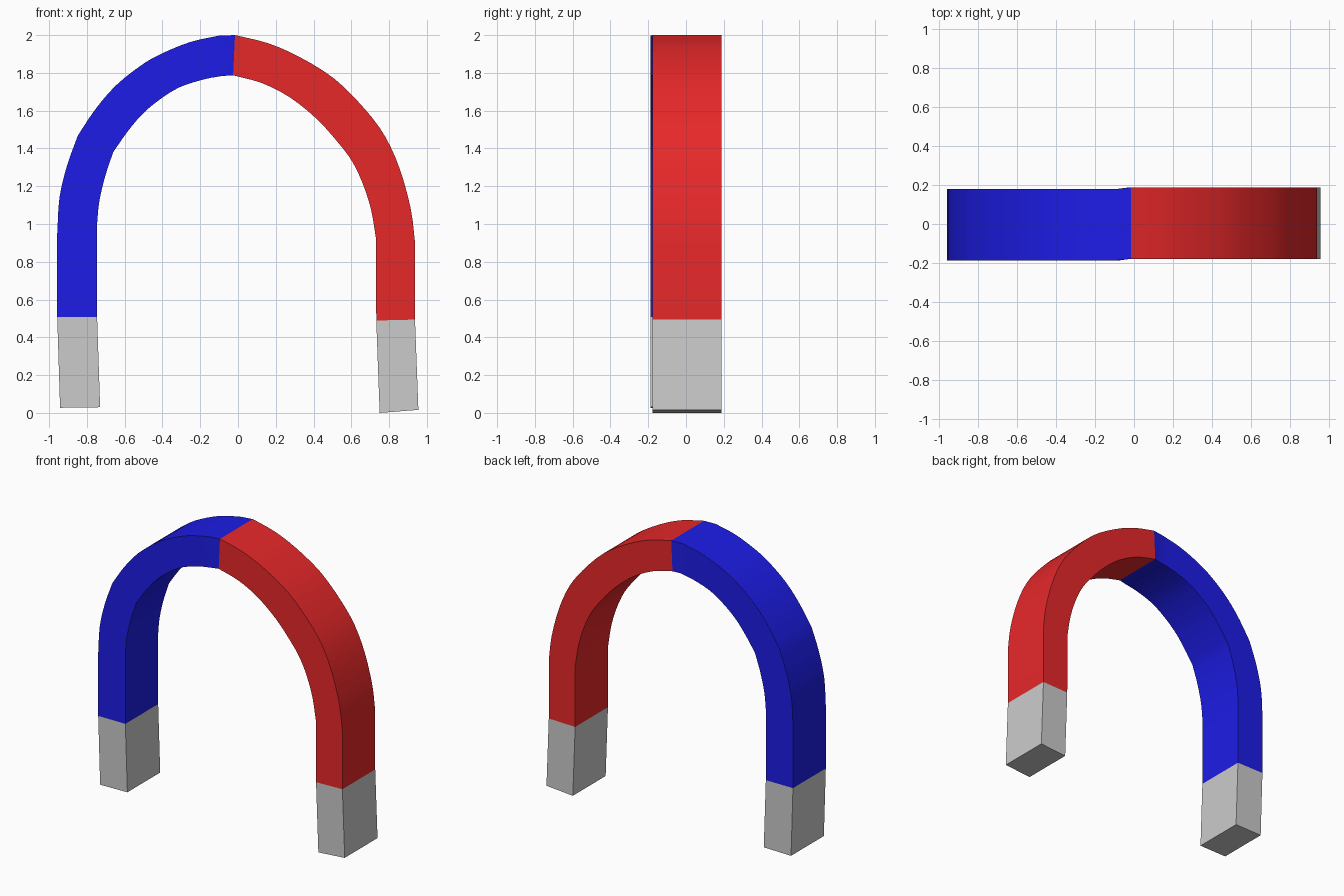
import bpy, bmesh, math
from mathutils import Vector

if "Cube" in bpy.data.objects:
    bpy.data.objects.remove(bpy.data.objects["Cube"])

FRONT, BACK = -0.187, 0.178   # blue arm depth
SHIFT = 0.009                 # the red arm sits slightly further back


def material(name, color):
    m = bpy.data.materials.new(name)
    m.diffuse_color = color
    m.use_nodes = True
    m.node_tree.nodes["Principled BSDF"].inputs["Base Color"].default_value = m.diffuse_color
    return m


def smooth(rings, steps=3):
    """Add rings in between along a smooth curve."""
    pts = [Vector(r) for r in rings]
    pts = [2 * pts[0] - pts[1]] + pts + [2 * pts[-1] - pts[-2]]
    out = []
    for a, b, c, d in zip(pts, pts[1:], pts[2:], pts[3:]):
        for k in range(steps):
            t = k / steps
            out.append(tuple(0.5 * (2 * b + (c - a) * t
                                    + (2 * a - 5 * b + 4 * c - d) * t * t
                                    + (3 * b - a - 3 * c + d) * t ** 3)))
    return out + [tuple(rings[-1])]


def loft(name, rings, mat=None, cap_end=False):
    """Rectangular bar through rings of (outer x, z, inner x, z, y offset)."""
    bm = bmesh.new()
    loops = []
    for ox, oz, ix, iz, dy in rings:
        loops.append([bm.verts.new(p) for p in (
            (ox, FRONT + dy, oz), (ox, BACK + dy, oz),
            (ix, BACK + dy, iz), (ix, FRONT + dy, iz))])
    for a, b in zip(loops, loops[1:]):
        for i in range(4):
            j = (i + 1) % 4
            bm.faces.new((a[i], a[j], b[j], b[i]))
    if cap_end:
        bm.faces.new(loops[-1])
    bmesh.ops.recalc_face_normals(bm, faces=bm.faces)
    # open strips: make sure the faces look outwards from the bar's centre
    face = list(bm.faces)[0]
    centre = sum((v.co for v in loops[0] + loops[1]), Vector()) / 8
    if face.normal.dot(face.calc_center_median() - centre) < 0:
        bmesh.ops.reverse_faces(bm, faces=bm.faces)
    me = bpy.data.meshes.new(name)
    bm.to_mesh(me)
    bm.free()
    ob = bpy.data.objects.new(name, me)
    bpy.context.collection.objects.link(ob)
    if mat:
        me.materials.append(mat)
    bpy.ops.object.select_all(action='DESELECT')
    ob.select_set(True)
    bpy.context.view_layer.objects.active = ob
    bpy.ops.object.shade_smooth_by_angle(angle=math.radians(30))


# cross-sections, outer (x, z) then inner (x, z)
joint = (-0.016, 2.0, -0.026, 1.787, SHIFT)
blue = [
    (-0.957, 0.507, -0.746, 0.507), (-0.957, 0.95, -0.746, 1.0),
    (-0.945, 1.14, -0.735, 1.115), (-0.905, 1.31, -0.704, 1.25),
    (-0.847, 1.47, -0.661, 1.38), (-0.757, 1.605, -0.587, 1.486),
    (-0.65, 1.73, -0.508, 1.58), (-0.52, 1.835, -0.413, 1.66),
    (-0.413, 1.898, -0.307, 1.725), (-0.254, 1.963, -0.175, 1.767),
    (-0.10, 1.997, -0.08, 1.784)]
red = [
    (0.159, 1.957, 0.127, 1.746), (0.328, 1.883, 0.275, 1.67),
    (0.513, 1.767, 0.418, 1.555), (0.672, 1.608, 0.535, 1.425),
    (0.778, 1.465, 0.605, 1.33), (0.857, 1.29, 0.66, 1.215),
    (0.915, 1.078, 0.704, 1.078), (0.937, 0.903, 0.731, 0.92),
    (0.937, 0.494, 0.732, 0.489)]
blue = [r + (0,) for r in blue]
red = [r + (SHIFT,) for r in red]

# coloured arms: the blue one keeps a slight bend at its shoulder
blue_rings = [blue[0]] + smooth(blue[1:5])[:-1] + smooth(blue[4:]) + [joint]
red_rings = smooth([joint] + red[:-1]) + [red[-1]]
loft("blue_arm", blue_rings, material("blue", (0.012, 0.012, 0.8, 1)))
loft("red_arm", red_rings, material("red", (0.8, 0.021, 0.023, 1)))

# bare metal tips
loft("left_tip", [blue[0], (-0.942, 0.027, -0.730, 0.03, 0)], cap_end=True)
loft("right_tip", [red[-1], (0.955, 0.016, 0.75, 0.0, SHIFT)], cap_end=True)
